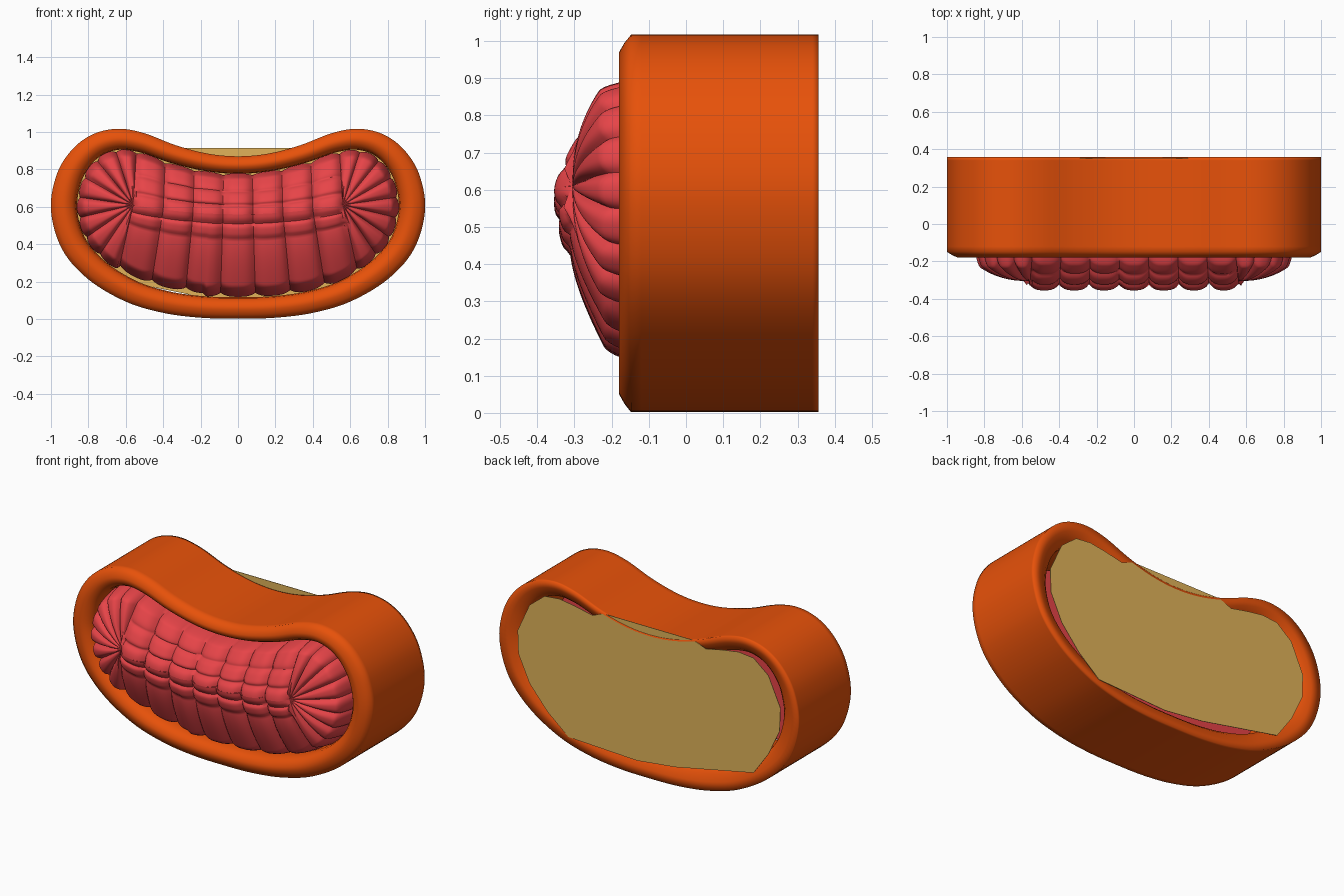
import bpy, bmesh, math, random
from mathutils import Vector

if "Cube" in bpy.data.objects:
    bpy.data.objects.remove(bpy.data.objects["Cube"])

random.seed(4)

def material(name, rgb):
    m = bpy.data.materials.new(name)
    m.diffuse_color = (*rgb, 1)
    m.use_nodes = True
    m.node_tree.nodes["Principled BSDF"].inputs["Base Color"].default_value = m.diffuse_color
    return m

ORANGE = material("orange", (0.82, 0.085, 0.003))
RED = material("coral red", (0.80, 0.058, 0.065))
TAN = material("tan", (0.75, 0.45, 0.10))

def make(name, verts, faces, mat, angle):
    me = bpy.data.meshes.new(name)
    me.from_pydata(verts, [], faces)
    bm = bmesh.new()
    bm.from_mesh(me)
    bmesh.ops.remove_doubles(bm, verts=bm.verts, dist=1e-5)
    bmesh.ops.recalc_face_normals(bm, faces=bm.faces)
    bm.to_mesh(me)
    bm.free()
    me.materials.append(mat)
    for p in me.polygons:
        p.use_smooth = True
    me.set_sharp_from_angle(angle=math.radians(angle))
    ob = bpy.data.objects.new(name, me)
    bpy.context.collection.objects.link(ob)
    return ob

def spline(pts, n):
    """closed Catmull-Rom curve"""
    out, k = [], len(pts)
    for i in range(k):
        a, b, c, d = (Vector(pts[(i + j) % k]) for j in (-1, 0, 1, 2))
        for s in range(n):
            t = s / n
            out.append(0.5 * (2 * b + (c - a) * t + (2 * a - 5 * b + 4 * c - d) * t * t
                              + (3 * b - a - 3 * c + d) * t ** 3))
    return out

# bean outline, right half from bottom centre to top centre, then mirrored
half = [(0, .002), (.2, .007), (.4, .033), (.6, .093), (.8, .212), (.94, .372), (1, .58),
        (.97, .77), (.888, .905), (.775, .988), (.64, 1.017), (.5, .993), (.33, .928), (.16, .884), (0, .87)]
outer = spline(half + [(-x, z) for x, z in half[-2:0:-1]], 7)
N = len(outer)
normals, thick = [], []
for i in range(N):
    d = (outer[(i + 1) % N] - outer[i - 1]).normalized()
    normals.append(Vector((-d.y, d.x)))
    x, z = outer[i]
    base = .093 + (.115 - .093) * max(0, min(1, (.75 - z) / .4))
    thick.append(base + (.14 - base) * min(1, abs(x)) ** 2)

# padded rim: section of (fraction of wall thickness, y) swept round the outline
section = [(0, .357), (0, .34), (0, -.12), (0, -.148), (.2, -.166), (.42, -.18), (.62, -.178), (.82, -.163),
           (.95, -.14), (1, -.10), (1, .27), (.95, .30), (.75, .326), (.4, .345)]
verts, faces, S = [], [], len(section)
for i in range(N):
    for f, y in section:
        p = outer[i] + normals[i] * thick[i] * f
        verts.append((p.x, y, p.y))
for i in range(N):
    for j in range(S):
        a, b, k = i * S, ((i + 1) % N) * S, (j + 1) % S
        faces.append((a + j, b + j, b + k, a + k))
make("padded_rim", verts, faces, ORANGE, 180)

# flat back panel, straight across the dip and along the lower edge
panel = [(.3, .915), (.38, .885), (.5, .91), (.6, .925), (.7, .915), (.80, .835), (.88, .66), (.875, .52),
         (.80, .36), (.68, .22), (.54, .105), (.08, .085), (-.18, .115), (-.70, .22), (-.80, .36),
         (-.875, .52), (-.88, .66), (-.80, .835), (-.7, .915), (-.6, .925), (-.5, .91), (-.38, .885), (-.3, .915)]
K = len(panel)
verts = [(x, y, z) for y in (.351, .354) for x, z in panel]
faces = [tuple(range(K)), tuple(range(K, 2 * K))]
faces += [(i, (i + 1) % K, (i + 1) % K + K, i + K) for i in range(K)]
make("back_panel", verts, faces, TAN, 30)

# pleated cushion: pleats run from a curved spine out to the inside of the rim
inner = [outer[i] + normals[i] * thick[i] for i in range(N)]

def reach(q, d):
    """distance from q along d to the inner outline"""
    best = 1
    for i in range(N):
        a, e = inner[i], inner[(i + 1) % N] - inner[i]
        den = d.x * e.y - d.y * e.x
        if abs(den) < 1e-9:
            continue
        w = a - q
        t = (w.x * e.y - w.y * e.x) / den
        u = (w.x * d.y - w.y * d.x) / den
        if t > 0 and -1e-6 <= u <= 1.000001:
            best = min(best, t)
    return best

COLS, FANS, SUB, RINGS, END = 7, 8, 12, 44, .56
rays = []  # spine point, direction, pleat phase, fan blend, which side
def spine(x):
    return Vector((x, .56 + .05 * (x / END) ** 2))
for side in ("bottom", "right", "top", "left"):
    count = COLS if side in ("bottom", "top") else FANS
    for i in range(count * SUB):
        u, p = i / (count * SUB), (i % SUB) / SUB
        if side == "bottom":
            x = -END + 2 * END * u
            ang, fan = -math.pi / 2 + .22 * x / END, 0
        elif side == "top":
            x = END - 2 * END * u
            ang, fan = math.pi / 2 + .06 * x / END, 0
        else:
            x = END if side == "right" else -END
            lo, hi = -math.pi / 2 + .22, math.pi / 2 + .06
            a = lo + (hi - lo) * u if side == "right" else hi + (lo - hi) * u
            ang = a if side == "right" else math.pi - a
            fan = min(1, u * FANS * 3, (1 - u) * FANS * 3)
        rays.append((spine(x), Vector((math.cos(ang), math.sin(ang))), p, fan, side))

def bulge(p, power=3):
    return 1 - abs(2 * p - 1) ** power

SEAMS = {"bottom": (-.12, .11, .30, 1.6), "top": (-.15, .23, .58, 1.15)}
def row_bulge(f, side):
    """puff between cross seams"""
    s = SEAMS[side]
    for a, b in zip(s, s[1:]):
        if a <= f <= b:
            return bulge((f - a) / (b - a), 4), b - a
    return 1, 1

M = len(rays)
pleat_rand = [random.uniform(-1, 1) for _ in range(M // SUB)]
verts, faces = [], []
for i, (q, d, p, fan, side) in enumerate(rays):
    r, b = reach(q, d), bulge(p)
    rnd = pleat_rand[i // SUB]
    fanned = side in ("left", "right")
    length = r * (1 - (.04 if fanned else .05) * (1 - b) + .006 * rnd * b)
    if side == "bottom" and -.6 < q.x < -.15:
        length -= .015
    for k in range(RINGS + 1):
        f = (k / RINGS) ** .9
        y = (1 - fan) * (-.355 + .165 * f ** 1.45) + fan * (-.305 + .10 * f ** 2.4)
        y += .13 * max(0, (f - .86) / .14) ** 2.2
        # pleat creases fade towards the spine end on the fans
        fade = min(1, f * 2.5) * .8 if fanned else 1 - .2 * f
        y += (.036 + .008 * rnd) * (1 - b) * fade
        if fanned and fan < 1:
            y += .05 * (1 - fan) * max(0, 1 - f * 6)
        if side in SEAMS:
            rb, w = row_bulge(f + .025 * rnd * f, side)
            y += (.02 if w < .45 else .014) * (1 - rb)
        pt = q + d * length * f
        verts.append((pt.x, max(y, -.357), pt.y))
R = RINGS + 1
for i in range(M):
    j = (i + 1) % M
    for k in range(RINGS):
        faces.append((i * R + k, j * R + k, j * R + k + 1, i * R + k + 1))
# tuck the edge backwards and close it behind
base = len(verts)
for i in range(M):
    x, y, z = verts[i * R + RINGS]
    verts.append((x * .98, .03, .55 + (z - .55) * .97))
for i in range(M):
    j = (i + 1) % M
    faces.append((i * R + RINGS, j * R + RINGS, base + j, base + i))
faces.append(tuple(range(base, base + M)))
make("pleated_cushion", verts, faces, RED, 60)
